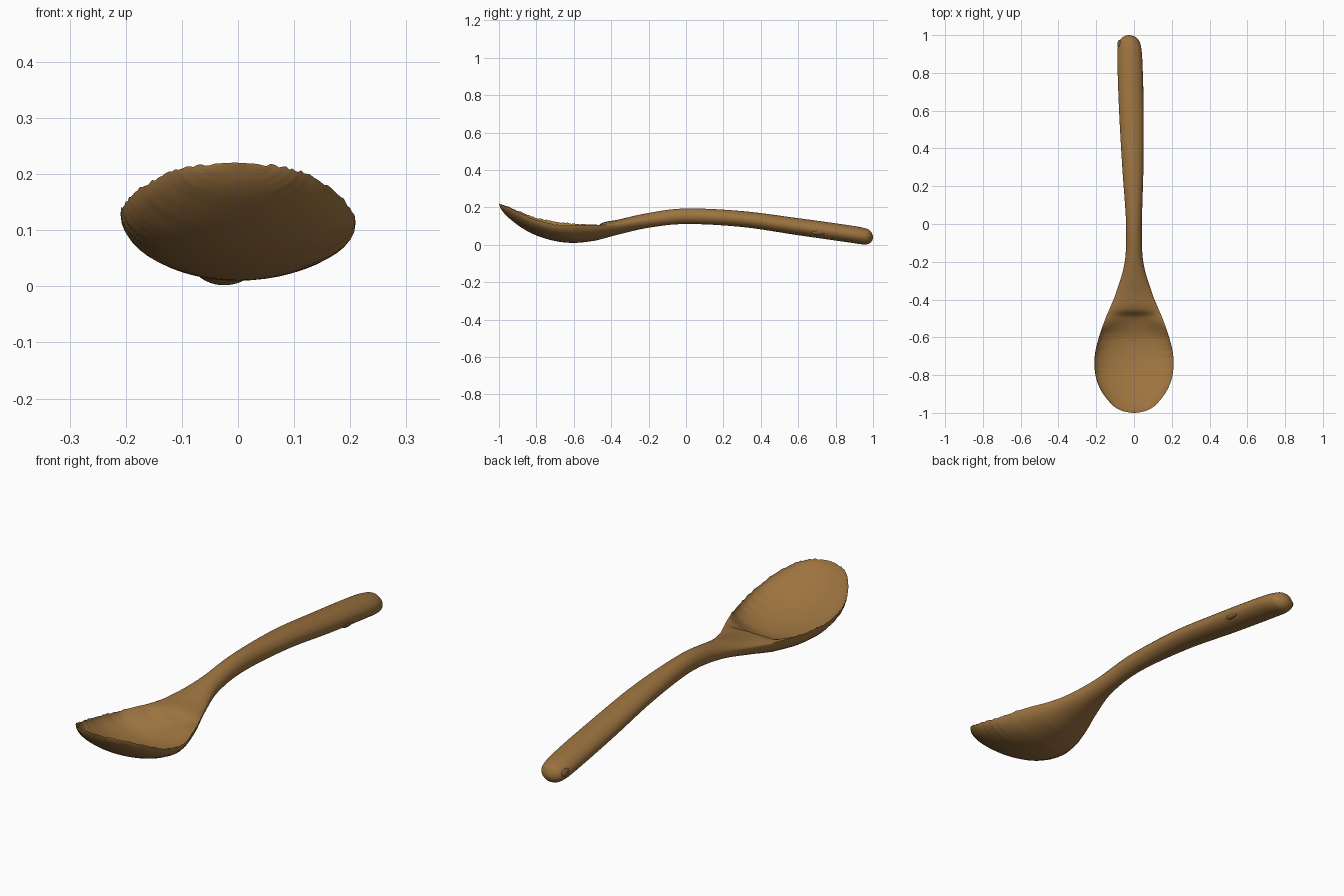
import bpy, bmesh, math, random

if "Cube" in bpy.data.objects:
    bpy.data.objects.remove(bpy.data.objects["Cube"])

random.seed(4)
RING = 48   # points around each cross-section
STEPS = 9   # interpolated sections between stations

# Bowl stations: y, half width, rim z, underside z, inside z
BOWL = [
    (-1.00, 0, 0.22, 0.22, 0.22),
    (-0.985, 0.073, 0.214, 0.185, 0.198),
    (-0.95, 0.123, 0.201, 0.146, 0.165),
    (-0.88, 0.175, 0.171, 0.092, 0.115),
    (-0.80, 0.204, 0.138, 0.05, 0.076),
    (-0.70, 0.208, 0.116, 0.02, 0.046),
    (-0.60, 0.186, 0.109, 0.01, 0.04),
    (-0.50, 0.151, 0.107, 0.02, 0.072),
    (-0.45, 0.13, 0.106, 0.031, 0.116),
    (-0.36, 0.094, 0.109, 0.055, 0.135),
]
# Handle stations: y, half width, bottom z, top z
HANDLE = [
    (-0.20, 0.049, 0.091, 0.17),
    (0.00, 0.042, 0.111, 0.194),
    (0.30, 0.056, 0.095, 0.18),
    (0.60, 0.065, 0.051, 0.142),
    (0.86, 0.066, 0.014, 0.106),
    (0.95, 0.059, 0.002, 0.09),
    (0.985, 0.04, 0.01, 0.075),
    (1.00, 0, 0.04, 0.04),
]


def bump(y, centre, width):
    return math.exp(-((y - centre) / width) ** 2)


def mirrored(s):
    """Ghost station beyond an end, so the tips come out round."""
    return (s[0], -s[1], s[2], s[4], s[3])


def spline(a, b, c, d, t):
    return 0.5 * (2 * b + (c - a) * t + (2 * a - 5 * b + 4 * c - d) * t * t
                  + (3 * b - a - 3 * c + d) * t ** 3)


def section(s):
    """Closed cross-section: convex underside, hollow or domed upper side."""
    y, half, rim, bottom, top = s
    centre = -0.026 * max(y, 0) ** 1.2            # handle drifts to the left
    tilt = 0.008 * bump(y, -0.72, 0.16)           # rim sits higher on the left
    power = 1.1 + 1.8 * bump(y, -0.5, 0.05)       # hollow rounds off at the neck
    worn = 0.003 if -0.995 < y < -0.55 else 0     # slightly ragged rim
    left, right = (rim + k * tilt + random.uniform(-worn, worn) for k in (1, -1))
    pts = []
    for i in range(RING):
        a = 2 * math.pi * i / RING
        u, h = math.cos(a), abs(math.sin(a))
        edge = left + (right - left) * (u + 1) / 2
        z = edge + ((top - edge) * h ** power if i < RING / 2 else (bottom - edge) * h)
        pts.append((centre + half * u, y, z))
    return pts


def material(name, color):
    m = bpy.data.materials.new(name)
    m.diffuse_color = color
    m.use_nodes = True
    m.node_tree.nodes["Principled BSDF"].inputs["Base Color"].default_value = m.diffuse_color
    return m


def add_object(name, bm, mat):
    me = bpy.data.meshes.new(name)
    bm.to_mesh(me)
    bm.free()
    me.materials.append(mat)
    ob = bpy.data.objects.new(name, me)
    bpy.context.collection.objects.link(ob)
    bpy.ops.object.select_all(action='DESELECT')
    ob.select_set(True)
    bpy.context.view_layer.objects.active = ob
    bpy.ops.object.shade_smooth_by_angle(angle=math.radians(50))


# Smooth run of sections from bowl tip to handle end
stations = BOWL + [(y, w, (b + t) / 2, b, t) for y, w, b, t in HANDLE]
ctrl = [mirrored(stations[1])] + stations + [mirrored(stations[-2])]
sections = [[spline(*col, j / STEPS) for col in zip(*ctrl[k:k + 4])]
            for k in range(len(stations) - 1) for j in range(STEPS)]
sections.append(stations[-1])

# Spoon body: bowl, neck and handle in one carved piece
bm = bmesh.new()
rings = [[bm.verts.new(p) for p in section(s)] for s in sections]
for r0, r1 in zip(rings, rings[1:]):
    for i in range(RING):
        n = (i + 1) % RING
        bm.faces.new((r0[i], r0[n], r1[n], r1[i]))
bmesh.ops.remove_doubles(bm, verts=bm.verts, dist=0.00005)
bmesh.ops.recalc_face_normals(bm, faces=bm.faces)
add_object("spoon_body", bm, material("wood", (0.33, 0.17, 0.05, 1)))

# Small knots in the handle wood
knot_wood = material("knot_wood", (0.20, 0.11, 0.045, 1))
for name, loc, size in (("right_knot", (0.040, 0.71, 0.066), (0.010, 0.04, 0.014)),
                        ("end_knot", (-0.076, 0.95, 0.050), (0.012, 0.025, 0.018))):
    bm = bmesh.new()
    bmesh.ops.create_uvsphere(bm, u_segments=16, v_segments=10, radius=1)
    bmesh.ops.scale(bm, vec=size, verts=bm.verts)
    bmesh.ops.translate(bm, vec=loc, verts=bm.verts)
    add_object(name, bm, knot_wood)
